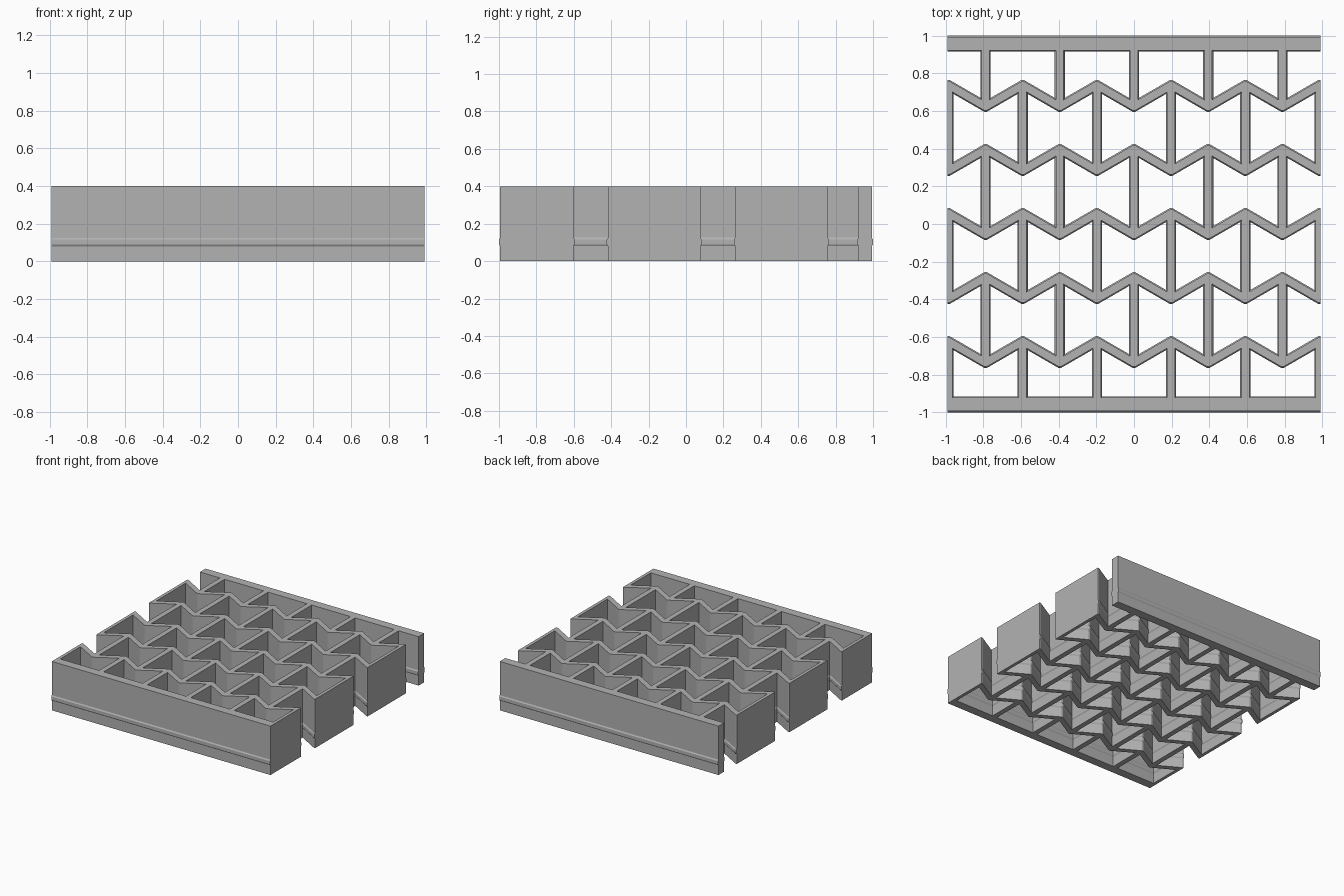
import bpy, bmesh, math

default = bpy.data.objects.get("Cube")
if default:
    bpy.data.objects.remove(default)

PITCH = 0.197                 # sideways distance between wall joints
HALF_WALL = 0.021
SLOPE = math.tan(math.radians(30))
RISE = PITCH * SLOPE / 2      # half the height of a zigzag
BLUNT = 0.006                 # half width of the flattened zigzag tip
BAR_IN, BAR_OUT = 0.922, 0.994
HALF_LENGTH, HEIGHT = 0.99, 0.4
# height and outward swelling of every wall: a thin ridge runs around near the base
RIDGE = [(0, 0), (0.08, 0), (0.09, 0.006), (0.115, 0.006), (0.125, 0), (HEIGHT, 0)]

grey = bpy.data.materials.new("mid grey")
grey.use_nodes = True
colour = (0.45, 0.45, 0.45, 1)
grey.diffuse_color = colour
grey.node_tree.nodes["Principled BSDF"].inputs["Base Color"].default_value = colour


def loft(bm, rings):
    """Skin a stack of matching closed rings and cap both ends."""
    rows = [[bm.verts.new(p) for p in ring] for ring in rings]
    n = len(rows[0])
    for low, high in zip(rows, rows[1:]):
        for i in range(n):
            j = (i + 1) % n
            bm.faces.new((low[i], low[j], high[j], high[i]))
    bm.faces.new(rows[0][::-1])
    bm.faces.new(rows[-1])


def finish(bm, name):
    bmesh.ops.recalc_face_normals(bm, faces=bm.faces)
    mesh = bpy.data.meshes.new(name)
    bm.to_mesh(mesh)
    bm.free()
    mesh.materials.append(grey)
    obj = bpy.data.objects.new(name, mesh)
    bpy.context.collection.objects.link(obj)
    return obj


def cell_edge(y, side, swell):
    """Offsets along one zigzag or bar edge, left to right; side is +1 for the lower edge."""
    reach = PITCH - HALF_WALL - swell
    if abs(y) == BAR_IN:
        return [(x, y + side * swell) for x in (-reach, -BLUNT, BLUNT, reach)]
    tip = y + side * (RISE + (HALF_WALL + swell) / math.cos(math.atan(SLOPE)))
    return [(x, tip - side * abs(x) * SLOPE) for x in (-reach, -BLUNT, BLUNT, reach)]


def cell_ring(x, low, high, z, swell):
    outline = cell_edge(low, 1, swell) + cell_edge(high, -1, swell)[::-1]
    return [(x + px, py, z) for px, py in outline]


# Solid slab with the ridge along front and back
bm = bmesh.new()
slab_rings = []
for z, swell in RIDGE:
    y = BAR_OUT + swell
    slab_rings.append([(-HALF_LENGTH, -y, z), (HALF_LENGTH, -y, z),
                       (HALF_LENGTH, y, z), (-HALF_LENGTH, y, z)])
loft(bm, slab_rings)
lattice = finish(bm, "auxetic_lattice")

# Bow-tie openings, staggered from one row to the next
bm = bmesh.new()
levels = [-BAR_IN, -0.68, -0.34, 0, 0.34, 0.68, BAR_IN]
cut_profile = [(-0.05, 0)] + RIDGE[1:-1] + [(HEIGHT + 0.05, 0)]
for row, (low, high) in enumerate(zip(levels, levels[1:])):
    columns = range(-4, 5, 2) if row % 2 == 0 else range(-5, 6, 2)
    for column in columns:
        loft(bm, [cell_ring(column * PITCH, low, high, z, s) for z, s in cut_profile])
openings = finish(bm, "opening_cutters")
openings.hide_render = True

# Cut the openings through the slab
cut = lattice.modifiers.new("openings", "BOOLEAN")
cut.operation = "DIFFERENCE"
cut.solver = "EXACT"
cut.object = openings
bpy.context.view_layer.update()
result = bpy.data.meshes.new_from_object(
    lattice.evaluated_get(bpy.context.evaluated_depsgraph_get()))
lattice.modifiers.clear()
lattice.data = result
bpy.data.objects.remove(openings)
